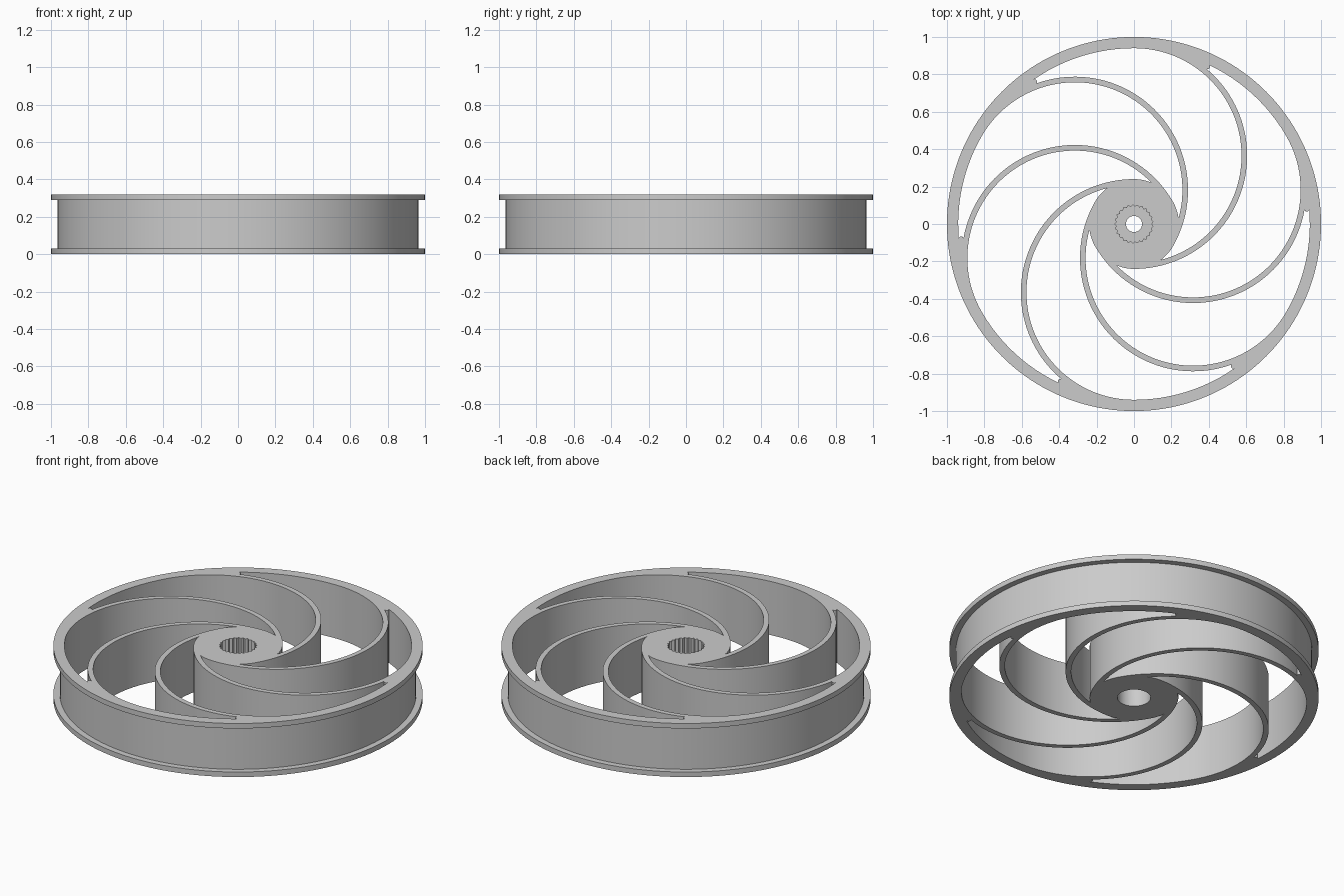
import bpy
import bmesh
from math import radians, degrees, cos, sin, atan2, tau
from mathutils import Vector

if "Cube" in bpy.data.objects:
    bpy.data.objects.remove(bpy.data.objects["Cube"], do_unlink=True)

HEIGHT = 0.32
FLANGE = 0.03
RIM_INNER = 0.94
DRUM = 0.965
HUB = 0.24
SPOKES = 6
ARC_CENTRE = 0.365                    # distance of each spoke's arc centre from the axle
ARC_OUT = ARC_CENTRE + HUB            # spoke is tangent to the hub outside ...
ARC_IN = RIM_INNER - ARC_CENTRE       # ... and tangent to the rim inside

grey = bpy.data.materials.new("plain grey")
grey.use_nodes = True
grey.diffuse_color = (0.6, 0.6, 0.6, 1)
grey.node_tree.nodes["Principled BSDF"].inputs["Base Color"].default_value = (0.6, 0.6, 0.6, 1)


def polar(radius, angle):
    return Vector((radius * cos(radians(angle)), radius * sin(radians(angle))))


def arc(radius, start, end, steps, centre=Vector((0, 0))):
    return [centre + polar(radius, start + (end - start) * i / steps) for i in range(steps + 1)]


def circle(radius, steps):
    return arc(radius, 0, 360, steps)[:-1]


def extruded(name, loops, bottom, top):
    """Solid made from closed outlines, inner outlines becoming holes."""
    curve = bpy.data.curves.new(name, 'CURVE')
    curve.dimensions = '2D'
    curve.fill_mode = 'BOTH'
    curve.extrude = (top - bottom) / 2
    for loop in loops:
        spline = curve.splines.new('POLY')
        spline.points.add(len(loop) - 1)
        for point, p in zip(spline.points, loop):
            point.co = (p.x, p.y, 0, 1)
        spline.use_cyclic_u = True
    source = bpy.data.objects.new(name + "_outline", curve)
    bpy.context.collection.objects.link(source)
    bpy.context.view_layer.update()
    mesh = bpy.data.meshes.new_from_object(source)
    bpy.data.objects.remove(source, do_unlink=True)
    bm = bmesh.new()
    bm.from_mesh(mesh)
    bmesh.ops.translate(bm, verts=bm.verts, vec=(0, 0, (top + bottom) / 2))
    bmesh.ops.remove_doubles(bm, verts=bm.verts, dist=0.0002)
    bmesh.ops.recalc_face_normals(bm, faces=bm.faces)
    bm.to_mesh(mesh)
    bm.free()
    mesh.materials.clear()
    mesh.materials.append(grey)
    obj = bpy.data.objects.new(name, mesh)
    bpy.context.collection.objects.link(obj)
    return obj


def gap_outline(turn):
    """Opening between two neighbouring curved spokes."""
    this_centre = polar(ARC_CENTRE, 210 + turn)
    next_centre = polar(ARC_CENTRE, 150 + turn)
    outline = arc(ARC_OUT, 30 + turn, 170 + turn, 48, this_centre)
    # rounded end where the opening narrows between spoke and rim
    end = outline[-1]
    angle = degrees(atan2(end.y, end.x))
    tip = (RIM_INNER - end.length) / 2
    outline += arc(tip, angle + 180, angle + 360, 8, polar(RIM_INNER - tip, angle))[1:]
    # along the rim, then back down the next spoke
    sweep = (angle - 150 - turn) % 360
    outline += arc(RIM_INNER, 150 + turn + sweep, 150 + turn, 12)[1:]
    # meeting point of the next spoke and the hub
    cosine = (ARC_IN**2 - ARC_CENTRE**2 - HUB**2) / (2 * ARC_CENTRE * HUB)
    meet = degrees(atan2((1 - cosine**2) ** 0.5, cosine)) - 30 + turn
    away = polar(HUB, meet) - next_centre
    span = (150 + turn - degrees(atan2(away.y, away.x))) % 360
    outline += arc(ARC_IN, 150 + turn, 150 + turn - span, 56, next_centre)[1:]
    outline += arc(HUB, meet, 30 + turn, 8)[1:-1]
    return outline


# Rim, spokes and hub in one solid
gaps = [gap_outline(i * 360 / SPOKES) for i in range(SPOKES)]
wheel = extruded("spoked_wheel", [circle(1, 160)] + gaps, 0, HEIGHT)

# Groove around the rim, toothed pocket, shaft hole and lower recess
teeth = 25
toothed = [polar(0.103 if i % 2 else 0.093, i * 180 / teeth) for i in range(teeth * 2)]
cutters = [
    extruded("rim_groove", [circle(1.1, 160), circle(DRUM, 160)], FLANGE, HEIGHT - FLANGE),
    extruded("toothed_pocket", [toothed], 0.18, HEIGHT + 0.1),
    extruded("shaft_hole", [circle(0.043, 40)], -0.1, HEIGHT + 0.2),
    extruded("lower_recess", [circle(0.09, 48)], -0.2, 0.13),
]
for cutter in cutters:
    cutter.hide_render = True
    cut = wheel.modifiers.new(cutter.name, 'BOOLEAN')
    cut.operation = 'DIFFERENCE'
    cut.solver = 'EXACT'
    cut.object = cutter

bpy.ops.object.select_all(action='DESELECT')
wheel.select_set(True)
bpy.context.view_layer.objects.active = wheel
for cutter in cutters:
    bpy.ops.object.modifier_apply(modifier=cutter.name)
    bpy.data.objects.remove(cutter, do_unlink=True)
bpy.ops.object.shade_smooth_by_angle(angle=radians(30))
